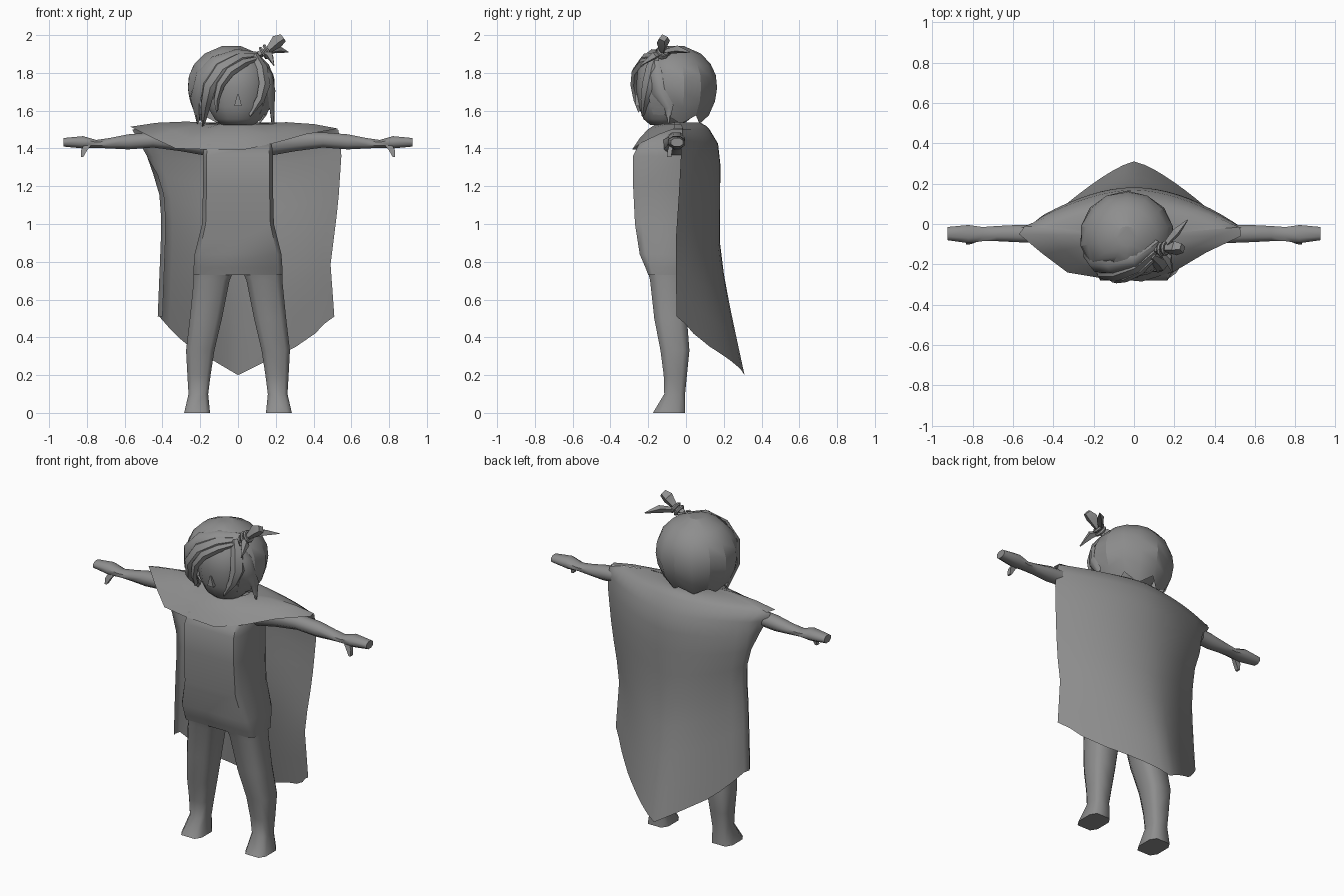
import bpy, math
from mathutils import Vector

if "Cube" in bpy.data.objects:
    bpy.data.objects.remove(bpy.data.objects["Cube"])

grey = bpy.data.materials.new("plain grey")
grey.diffuse_color = (0.27, 0.27, 0.27, 1)
grey.use_nodes = True
grey.node_tree.nodes["Principled BSDF"].inputs["Base Color"].default_value = grey.diffuse_color


def build(name, verts, faces, angle=40):
    me = bpy.data.meshes.new(name)
    me.from_pydata([tuple(v) for v in verts], [], faces)
    me.materials.append(grey)
    ob = bpy.data.objects.new(name, me)
    bpy.context.collection.objects.link(ob)
    bpy.ops.object.select_all(action='DESELECT')
    ob.select_set(True)
    bpy.context.view_layer.objects.active = ob
    bpy.ops.object.mode_set(mode='EDIT')
    bpy.ops.mesh.select_all(action='SELECT')
    bpy.ops.mesh.normals_make_consistent(inside=False)
    bpy.ops.object.mode_set(mode='OBJECT')
    bpy.ops.object.shade_smooth_by_angle(angle=math.radians(angle))
    return ob


def grid_faces(rows, cols, wrap=False):
    return [(r * cols + c, r * cols + (c + 1) % cols,
             (r + 1) * cols + (c + 1) % cols, (r + 1) * cols + c)
            for r in range(rows - 1) for c in range(cols if wrap else cols - 1)]


def loft(name, rings, angle=40):
    """Closed tube through rings that all have the same point count."""
    n = len(rings[0])
    faces = grid_faces(len(rings), n, True)
    faces += [tuple(range(n)), tuple(range((len(rings) - 1) * n, len(rings) * n))]
    return build(name, [v for r in rings for v in r], faces, angle)


def octagon(a0, a1, b0, b1, ca=0.14, cb=0.28):
    """Rectangle with cut corners."""
    u, v = (a1 - a0) * ca, (b1 - b0) * cb
    return [(a0 + u, b0), (a1 - u, b0), (a1, b0 + v), (a1, b1 - v),
            (a1 - u, b1), (a0 + u, b1), (a0, b1 - v), (a0, b0 + v)]


def flat(z, x0, x1, y0, y1, **k):
    return [(a, b, z) for a, b in octagon(x0, x1, y0, y1, **k)]


def lerp(table, t):
    for (a, va), (b, vb) in zip(table, table[1:]):
        if t <= b:
            return va + (vb - va) * (t - a) / (b - a)
    return table[-1][1]


# Torso: height, half width, front, back
loft("torso", [flat(z, -w, w, f, b, ca=0.05, cb=.12) for z, w, f, b in (
    (0.73, .235, -.20, .0), (0.77, .235, -.215, .01), (0.84, .23, -.245, .03), (1.0, .19, -.27, .03),
    (1.2, .185, -.28, .03), (1.36, .185, -.28, .03), (1.42, .18, -.25, .03),
    (1.5, .11, -.17, .01))], 55)
loft("neck", [flat(z, -.06, .06, -.13, -.01) for z in (1.46, 1.6)])

# Limbs, one of each per side
for side, word in ((-1, "left"), (1, "right")):
    loft(word + "_leg", [[(side * x, y, z) for x, y, z in flat(h, x0, x1, f, b, ca=.17, cb=.22)]
         for h, x0, x1, f, b in (
        (0.76, .02, .235, -.205, .0), (0.7, .045, .235, -.19, .0),
        (0.5, .085, .255, -.168, .005), (0.33, .125, .275, -.135, .018),
        (0.2, .145, .268, -.118, .005), (0.1, .158, .262, -.115, -.005),
        (0.0, .148, .285, -.175, -.005))], 60)
    loft(word + "_arm", [[(side * x, y, z) for y, z in octagon(f, b, z0, z1, ca=.28)]
         for x, f, b, z0, z1 in (
        (.16, -.12, .01, 1.36, 1.48), (.3, -.10, .0, 1.385, 1.485),
        (.45, -.095, -.005, 1.405, 1.485), (.58, -.09, -.005, 1.395, 1.475),
        (.68, -.085, -.01, 1.4, 1.455), (.75, -.085, -.015, 1.403, 1.445),
        (.82, -.095, -.005, 1.4, 1.465), (.925, -.08, -.015, 1.41, 1.455))], 55)
    loft(word + "_thumb", [[(side * (x + a), y + b, z) for a, b in
         ((-w, -.012), (w, -.012), (w, .012), (-w, .012))]
         for x, y, z, w in ((.795, -.075, 1.42, .02), (.815, -.085, 1.39, .016),
                            (.825, -.09, 1.355, .006))])

# Cape: one sheet from the collar over the shoulders, then down the back to a pointed hem;
# one edge curls in
ROWS, COLS, SHOULDER = 10, 21, 3
verts = []
for r in range(ROWS):
    s = (r / (ROWS - 1)) ** 1.3
    for c in range(COLS):
        t = 2 * c / (COLS - 1) - 1
        a = abs(t)
        if t < 0:
            edge = lerp([(0, .56), (.12, .51), (.3, .42), (.5, .405), (1, .425)], s)
            curl = lerp([(0, 0), (.5, .6), (.8, .98), (.9, 1), (1, .94)], a)
            k = min(1, s * 4)
            x = -edge * (a + (curl - a) * k)
        else:
            edge = lerp([(0, .53), (.1, .55), (.4, .53), (.72, .49), (1, .51)], s)
            x = t * edge
        hem = lerp([(0, .2), (.6, .35), (.8, .42), (.97, .51)], min(.97, abs(x) / edge))
        if t < 0 and a > .8:
            hem = .42 + .09 * (a - .8) / .1 if a < .9 else .51
        z = 1.5 + (hem - 1.5) * s
        back = lerp([(.2, .31), (.5, .245), (.7, .205), (.9, .18), (1.38, .182), (1.46, .16), (1.5, .125)], z)
        front = lerp([(.5, -.05), (.9, -.055), (1.2, -.035), (1.5, -.02)], z)
        p = lerp([(0, 1.7), (.25, 2.0), (1, 1.5)], s)
        verts.append((x, front + (back - front) * (1 - a ** p), z))
shoulder = []
for f in (0, .4, .75):
    for c in range(COLS):
        q = Vector(verts[c])
        d = Vector((q.x, q.y + .06, 0)).normalized()
        n = Vector((d.x * .11, -.06 + d.y * .1, 1.53))
        w = n.lerp(q, f)
        w.z += .02 * math.sin(f * math.pi)
        shoulder.append(w)
build("cape", shoulder + verts, grid_faces(ROWS + SHOULDER, COLS), 80)

# Mantle: front drape from the collar to a wide pointed outline
outline = [(-.54, -.01, 1.505), (-.57, -.05, 1.515), (-.45, -.15, 1.455), (-.33, -.24, 1.40),
           (-.18, -.265, 1.395), (.04, -.285, 1.395), (.2, -.235, 1.43), (.36, -.14, 1.475),
           (.53, -.06, 1.505), (.525, -.015, 1.505)]
verts = []
for f in (0, .35, .7, 1):
    for x, y, z in outline:
        d = Vector((x, y + .06, 0)).normalized()
        n = Vector((d.x * .11, -.06 + d.y * .1, 1.53))
        p = n.lerp(Vector((x, y, z)), f)
        p.z += .02 * math.sin(f * math.pi)
        verts.append(p)
build("mantle", verts, grid_faces(4, len(outline)), 60)


# Head
def oval(z, w, f, b, n=14):
    return [(w * math.sin(k * math.tau / n), (f + b) / 2 + (f - b) / 2 * math.cos(k * math.tau / n), z)
            for k in range(n)]


loft("head", [oval(*p) for p in (
    (1.525, .09, -.19, -.02), (1.555, .125, -.225, .02), (1.62, .165, -.25, .08),
    (1.72, .18, -.265, .1), (1.82, .17, -.255, .1), (1.89, .12, -.2, .05))], 50)
loft("nose", [[(-.02, y, 1.625), (.02, y, 1.625), (.004, y, 1.685), (-.004, y, 1.685)]
              for y in (-.268, -.24)], 20)

# Hair shell: faceted ball with a jagged hem and an open face
C, R = Vector((-.035, -.06, 1.735)), Vector((.236, .225, .212))
verts, N, M = [], 14, 7
for r in range(M):
    for k in range(N):
        az = k * math.tau / N                       # 0 is the front
        off = abs((az + math.pi) % math.tau - math.pi)
        hem = 1.85 if off < .6 else 1.58 if off < .95 else (1.53, 1.575)[k % 2]
        u = r / (M - 1)
        z = 1.942 + (hem - 1.942) * u ** 1.25
        q = (z - C.z) / R.z
        rad = math.sqrt(max(0, 1 - q * q * (1 if q > 0 else .62)))
        verts.append((C.x + R.x * rad * math.sin(az), C.y - R.y * rad * math.cos(az), z))
build("hair_shell", verts, grid_faces(M, N, True) + [tuple(range(N))], 24)


def lock(name, points, thick=.024):
    """Tapered strand lying on the front of the hair shell; points are x, z, width."""
    path = []
    for x, z, w in points:
        q = ((x - C.x) / R.x) ** 2 + ((z - C.z) / R.z) ** 2 * (1 if z > C.z else .6)
        path.append(Vector((x, C.y - R.y * math.sqrt(max(.02, 1 - q)), z)))
    rings = []
    for i, p in enumerate(path):
        tan = (path[min(i + 1, len(path) - 1)] - path[max(i - 1, 0)]).normalized()
        e = p - C
        nor = Vector((e.x / R.x ** 2, e.y / R.y ** 2, e.z / R.z ** 2)).normalized()
        s = tan.cross(nor).normalized() * points[i][2]
        h = nor * thick
        rings.append([p - s - h * .3, p - s * .5 + h * .7, p + s * .5 + h * .7, p + s - h * .3, p - h])
    loft(name, rings, 45)


# Fringe swept from the parting to both sides
lock("fringe_upper", [(.12, 1.895, .02), (.0, 1.905, .04), (-.12, 1.865, .045), (-.2, 1.78, .045),
                      (-.23, 1.66, .04), (-.21, 1.54, .004)], .016)
lock("fringe_middle", [(.12, 1.885, .015), (.01, 1.88, .035), (-.09, 1.825, .045), (-.155, 1.73, .04),
                       (-.175, 1.63, .03), (-.18, 1.53, .004)])
lock("fringe_lower", [(.11, 1.875, .012), (.03, 1.855, .025), (-.045, 1.81, .03), (-.095, 1.74, .025),
                      (-.115, 1.66, .018), (-.11, 1.6, .004)], .02)
lock("fringe_right", [(.09, 1.89, .02), (.13, 1.83, .04), (.145, 1.74, .042), (.12, 1.66, .028),
                      (.06, 1.58, .004)])
lock("side_lock", [(.12, 1.86, .025), (.165, 1.79, .04), (.18, 1.70, .04), (.18, 1.62, .028),
                   (.185, 1.53, .004)], .014)


# Tied tuft on top
def spike(name, points):
    path = [Vector(p[:3]) for p in points]
    axis = (path[-1] - path[0]).normalized()
    s = axis.cross(Vector((0, 1, .3))).normalized()
    u = axis.cross(s)
    loft(name, [[p + s * w, p + u * w, p - s * w, p - u * w]
                for p, (_, _, _, w) in zip(path, points)], 30)


spike("tuft_main", [(.11, -.13, 1.895, .02), (.16, -.125, 1.92, .018), (.205, -.12, 1.965, .036),
                    (.24, -.12, 1.985, .024)])
spike("tuft_back", [(.14, -.12, 1.91, .012), (.21, -.04, 1.925, .022), (.265, .02, 1.91, .003)])
spike("tuft_front", [(.13, -.13, 1.905, .012), (.17, -.17, 1.89, .022), (.19, -.24, 1.84, .003)])
for name, loc in (("hair_tie", (.135, -.125, 1.905)), ("hair_tie_outer", (.155, -.12, 1.918))):
    bpy.ops.mesh.primitive_torus_add(location=loc, rotation=(0, 1.0, 0), major_radius=.028,
                                     minor_radius=.01, major_segments=10, minor_segments=6)
    bpy.context.object.name = name
    bpy.context.object.data.materials.append(grey)
